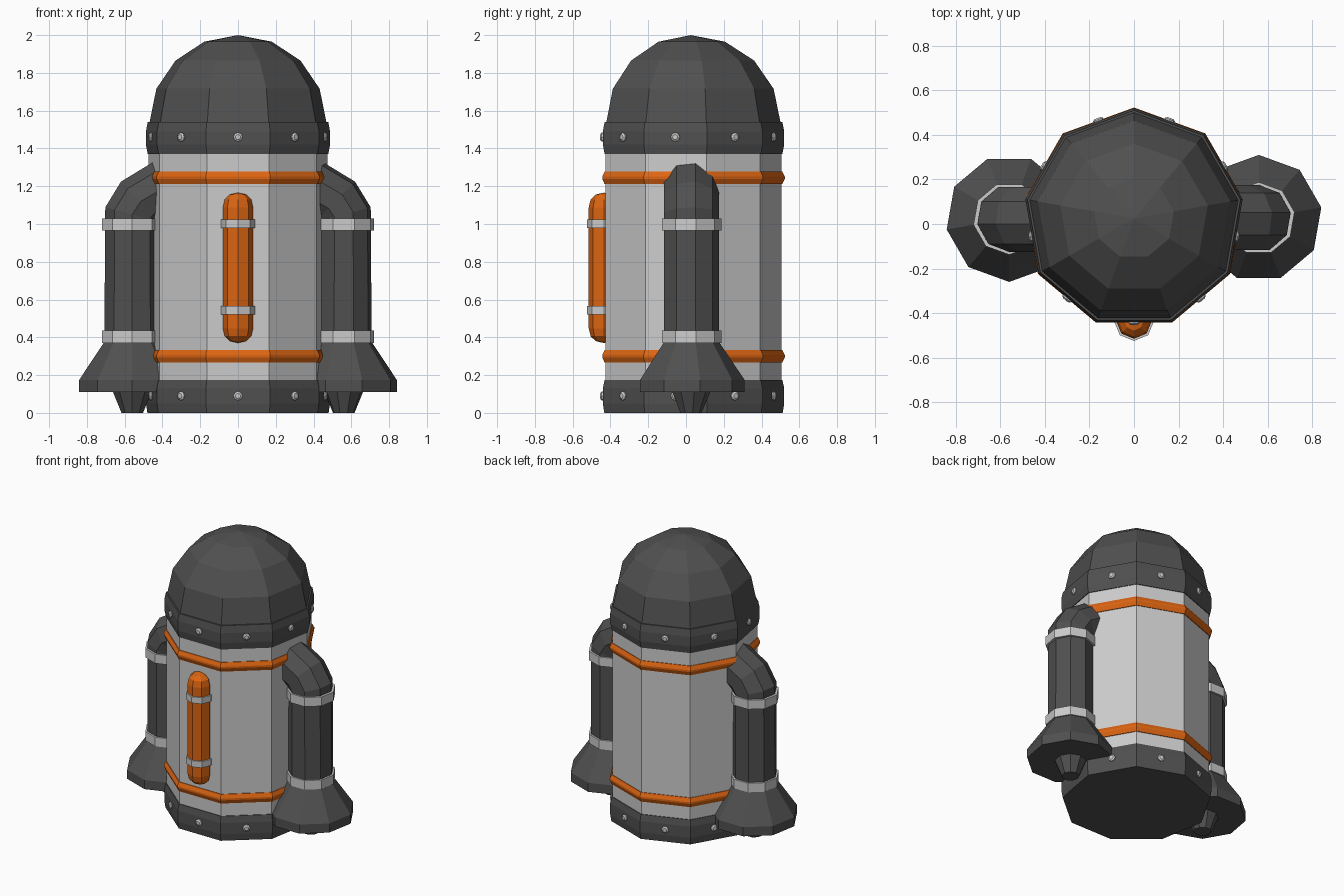
import bpy, bmesh
from math import sin, cos, pi, radians
from mathutils import Vector, Matrix

if "Cube" in bpy.data.objects:
    bpy.data.objects.remove(bpy.data.objects["Cube"])

CY = 0.025          # axis of the body
SIDES = 9


def material(name, rgb):
    m = bpy.data.materials.new(name)
    m.diffuse_color = (*rgb, 1)
    m.use_nodes = True
    m.node_tree.nodes["Principled BSDF"].inputs["Base Color"].default_value = m.diffuse_color
    return m


DARK = material("dark_grey", (0.08, 0.08, 0.08))
ORANGE = material("orange", (0.72, 0.13, 0.006))


def skin(name, rings, mat=None, spin=None):
    """Skin a list of rings (lists of points), with caps on both ends."""
    bm = bmesh.new()
    loops = [[bm.verts.new(p) for p in ring] for ring in rings]
    n = max(len(l) for l in loops)
    for a, b in zip(loops, loops[1:]):
        for i in range(n):
            j = (i + 1) % n
            quad = [a[i % len(a)], a[j % len(a)], b[j % len(b)], b[i % len(b)]]
            bm.faces.new(list(dict.fromkeys(quad)))
    for l in (loops[0], loops[-1]):
        if len(l) > 2:
            bm.faces.new(l)
    if spin:
        bmesh.ops.transform(bm, matrix=spin, verts=bm.verts)
    bmesh.ops.recalc_face_normals(bm, faces=bm.faces)
    me = bpy.data.meshes.new(name)
    bm.to_mesh(me)
    bm.free()
    ob = bpy.data.objects.new(name, me)
    bpy.context.collection.objects.link(ob)
    if mat:
        me.materials.append(mat)
    return ob


def lathe(name, profile, mat=None, x=0, y=CY, sides=SIDES, spin=None):
    """Faceted turned shape from (radius, height) points, one corner at +y."""
    rings = []
    for r, z in profile:
        angles = [pi / 2 + 2 * pi * i / sides for i in range(sides)] if r else [0]
        rings.append([(x + r * cos(a), y + r * sin(a), z) for a in angles])
    return skin(name, rings, mat, spin)


# Body, base and dome
lathe("body", [(0.48, 0.1), (0.48, 1.45)])
lathe("base_ring", [(0.487, 0), (0.495, 0.05), (0.495, 0.13), (0.485, 0.175)], DARK)
lathe("dome_ring", [(0.485, 1.37), (0.495, 1.42), (0.495, 1.49), (0.485, 1.54)], DARK)
dome = [(0.475 * cos(pi * k / 8), 1.54 + 0.46 * sin(pi * k / 8)) for k in range(4)]
lathe("dome", dome + [(0, 2.0)], DARK)

# Orange bands
for name, z in (("lower_band", 0.3), ("upper_band", 1.245)):
    lathe(name, [(0.47, z - 0.034), (0.485, z - 0.034), (0.498, z - 0.006),
                 (0.498, z + 0.006), (0.485, z + 0.032), (0.47, z + 0.032)], ORANGE)

# Rivets at the middle of every face
for name, z in (("base_rivet", 0.09), ("dome_rivet", 1.46)):
    for k in range(SIDES):
        turn = (Matrix.Translation((0, CY, z)) @ Matrix.Rotation(radians(40 * k), 4, 'Z')
                @ Matrix.Rotation(pi / 2, 4, 'X'))
        lathe(f"{name}_{k}", [(0.024, 0.44), (0.024, 0.472), (0.014, 0.479)],
              y=0, sides=8, spin=turn)

# Side thrusters, the left one is the right one turned half way round
half_turn = (Matrix.Translation((0, CY, 0)) @ Matrix.Rotation(pi, 4, 'Z')
             @ Matrix.Translation((0, -CY, 0)))
X = 0.56
for side, spin in (("right", None), ("left", half_turn)):
    # Tube with a bent elbow running into the body
    rings = []
    for cx, cz, tilt in ((X, 0.36, 0), (X, 1.05, 15), (0.515, 1.12, 45), (0.375, 1.2, 60)):
        t = radians(tilt)
        ring = []
        for i in range(SIDES):
            a = pi / 2 + 2 * pi * i / SIDES
            u = 0.15 * cos(a)
            ring.append((cx + u * cos(t), CY + 0.15 * sin(a), cz + u * sin(t)))
        rings.append(ring)
    skin(f"{side}_tube", rings, DARK, spin)
    lathe(f"{side}_bell", [(0.285, 0.11), (0.285, 0.175), (0.15, 0.375)], DARK, X, spin=spin)
    lathe(f"{side}_nozzle", [(0.058, 0), (0.105, 0.115)], DARK, X, spin=spin)
    for k, z in enumerate((0.37, 0.965)):
        lathe(f"{side}_clamp_{k}", [(0.163, z), (0.163, z + 0.065)], None, X, spin=spin)

# Orange capsule on the front with its two clamps
FY = -0.435
half = [(0.08, 0.32), (0.07, 0.362), (0.043, 0.388), (0, 0.398)]
capsule = [(r, 0.768 - h) for r, h in reversed(half)] + [(r, 0.768 + h) for r, h in half]
lathe("front_capsule", capsule, ORANGE, y=FY, sides=8)
for k, z in enumerate((0.52, 0.978)):
    lathe(f"front_clamp_{k}", [(0.09, z), (0.09, z + 0.045)], y=FY, sides=8)
